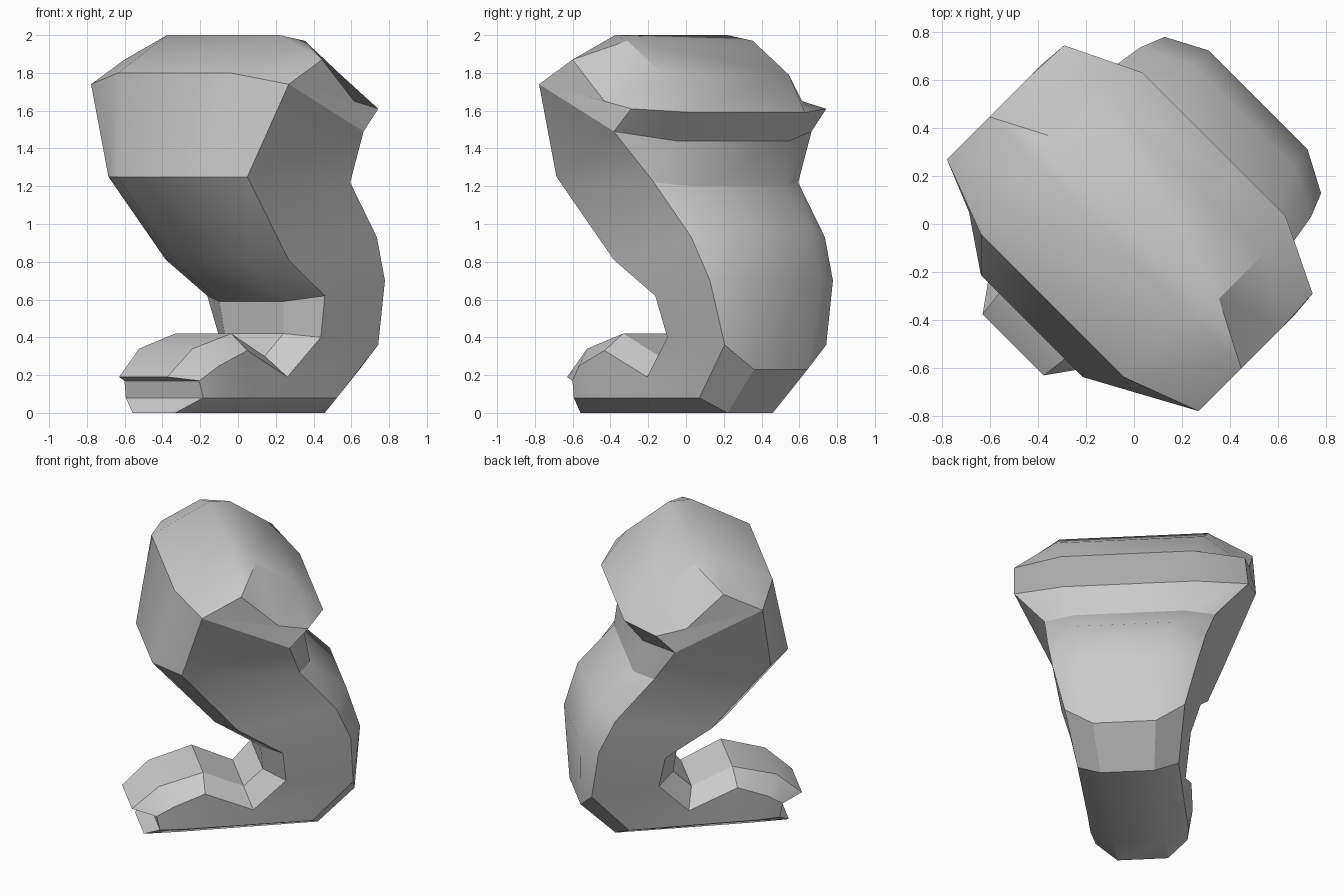
import bpy
import bmesh
import math

cube = bpy.data.objects.get("Cube")
if cube:
    bpy.data.objects.remove(cube, do_unlink=True)

# One flat colour for the whole limb
grey = bpy.data.materials.new("plain grey")
grey.use_nodes = True
colour = (0.6, 0.6, 0.6, 1)
grey.diffuse_color = colour
grey.node_tree.nodes["Principled BSDF"].inputs["Base Color"].default_value = colour

# Half sections as (forward, sideways, height), in the order:
# front inner, front outer, back outer, back inner
foot = [
    [(.71, .18, .19), (.57, .28, .17), (.55, .29, .08), (.63, .16, 0)],
    [(.54, .2, .34), (.47, .33, .25), (.4, .31, .08), (.4, .17, 0)],
    [(.26, .21, .42), (.27, .34, .33), (.2, .31, .08), (.2, .17, 0)],
    [(0, .2, .3), (-.04, .33, .19), (-.42, .32, .08), (-.48, .17, 0)],
]
shin = [
    [(-.12, .22, .42), (-.24, .38, .4), (-.67, .38, .36), (-.71, .2, .23)],
    [(-.1, .24, .59), (-.21, .44, .62), (-.64, .46, .7), (-.73, .29, .7)],
    [(.2, .28, .8), (.08, .46, .81), (-.54, .5, .93), (-.64, .3, .98)],
    [(.6, .3, 1.25), (.45, .52, 1.25), (-.3, .54, 1.22), (-.4, .35, 1.2)],
]
knee_front = [(.48, .42, 1.8), (.36, .74, 1.74)]
crest = (-.03, .47, 1.97)
knee_top = (.11, .42, 2)
knee_back = (-.3, .47, 1.79)
knee = [
    knee_front + [(-.2, .74, 1.49), (-.35, .42, 1.44)],
    knee_front + [(-.32, .73, 1.61), (-.47, .42, 1.59)],
    [knee_top, (.11, .74, 1.87), (-.13, .74, 1.65), knee_back],
    [knee_top, crest, crest, knee_back],
]


def place(forward, side, height):
    """Turn the limb so that it points diagonally to the front right."""
    s = math.sqrt(0.5)
    return ((side - forward) * s, (-side - forward) * s, height)


def full_ring(bm, half):
    """Mirror a half section into a closed ring of vertices."""
    mirrored = [(f, -s, h) for f, s, h in reversed(half)]
    return [bm.verts.new(place(*p)) for p in half + mirrored]


def cap(bm, ring):
    """Close an end with strips running from side to side."""
    n = len(ring)
    for i in range(n // 2 - 1):
        bm.faces.new((ring[i], ring[i + 1], ring[n - 2 - i], ring[n - 1 - i]))


# Loft foot, shin and knee into one continuous skin
bm = bmesh.new()
rings = [full_ring(bm, half) for half in foot + shin + knee]
for low, high in zip(rings, rings[1:]):
    n = len(low)
    for i in range(n):
        j = (i + 1) % n
        bm.faces.new((low[i], low[j], high[j], high[i]))
cap(bm, rings[0])
cap(bm, rings[-1])
bmesh.ops.remove_doubles(bm, verts=bm.verts[:], dist=0.001)
bmesh.ops.recalc_face_normals(bm, faces=bm.faces[:])

mesh = bpy.data.meshes.new("bent_leg")
bm.to_mesh(mesh)
bm.free()
mesh.materials.append(grey)
leg = bpy.data.objects.new("bent_leg", mesh)
bpy.context.collection.objects.link(leg)

# Soft shading with crisp main edges
bpy.ops.object.select_all(action="DESELECT")
leg.select_set(True)
bpy.context.view_layer.objects.active = leg
bpy.ops.object.shade_smooth_by_angle(angle=math.radians(30))
